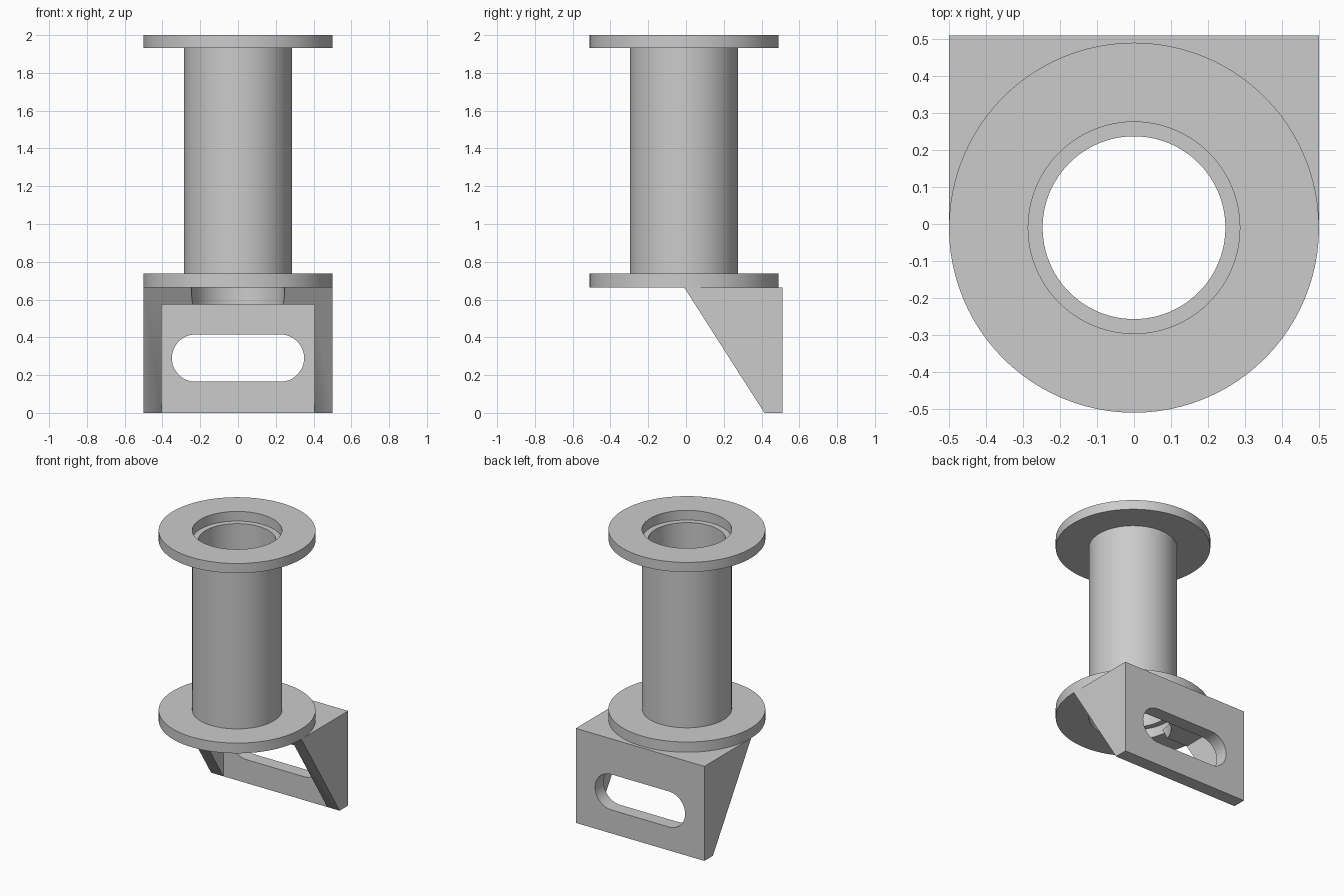
import bpy, bmesh, math
from mathutils import Vector

cube = bpy.data.objects.get("Cube")
if cube:
    bpy.data.objects.remove(cube, do_unlink=True)

AXIS_Y = -0.01           # centre line of the pipe
BORE, PIPE, FLANGE = 0.247, 0.286, 0.5
BRACKET_TOP = 0.665
WALL = 0.095
SEGMENTS = 96

grey = bpy.data.materials.new("plain_grey")
grey.use_nodes = True
colour = (0.6, 0.6, 0.6, 1)
grey.diffuse_color = colour
grey.node_tree.nodes["Principled BSDF"].inputs["Base Color"].default_value = colour


def make_object(name, bm):
    bmesh.ops.recalc_face_normals(bm, faces=bm.faces)
    mesh = bpy.data.meshes.new(name)
    bm.to_mesh(mesh)
    bm.free()
    mesh.materials.append(grey)
    obj = bpy.data.objects.new(name, mesh)
    bpy.context.collection.objects.link(obj)
    return obj


def smooth(obj):
    bpy.ops.object.select_all(action='DESELECT')
    obj.select_set(True)
    bpy.context.view_layer.objects.active = obj
    bpy.ops.object.shade_smooth_by_angle(angle=math.radians(30))


def ring(name, inner, outer, low, high):
    """Hollow cylinder swept from a rectangular section."""
    bm = bmesh.new()
    section = [(inner, low), (outer, low), (outer, high), (inner, high)]
    loops = []
    for i in range(SEGMENTS):
        a = math.tau * i / SEGMENTS
        loops.append([bm.verts.new((r * math.cos(a), AXIS_Y + r * math.sin(a), z))
                      for r, z in section])
    for i in range(SEGMENTS):
        here, there = loops[i], loops[(i + 1) % SEGMENTS]
        for j in range(4):
            k = (j + 1) % 4
            bm.faces.new((here[j], there[j], there[k], here[k]))
    obj = make_object(name, bm)
    smooth(obj)
    return obj


def prism(name, points, offset):
    """Extrude a flat outline along an offset."""
    bm = bmesh.new()
    face = bm.faces.new([bm.verts.new(p) for p in points])
    out = bmesh.ops.extrude_face_region(bm, geom=[face])
    moved = [v for v in out["geom"] if isinstance(v, bmesh.types.BMVert)]
    bmesh.ops.translate(bm, verts=moved, vec=Vector(offset))
    return make_object(name, bm)


def cut(target, cutter):
    """Subtract the cutter from the target and discard it."""
    mod = target.modifiers.new("cut", 'BOOLEAN')
    mod.operation = 'DIFFERENCE'
    mod.solver = 'EXACT'
    mod.object = cutter
    bpy.context.view_layer.objects.active = target
    bpy.ops.object.modifier_apply(modifier=mod.name)
    bpy.data.objects.remove(cutter, do_unlink=True)


# Pipe and its two flanges; the pipe stops short of each outer flange face
ring("pipe", BORE, PIPE, 0.737, 1.932)
ring("upper_flange", PIPE, FLANGE, 1.932, 2.0)
ring("lower_flange", PIPE, FLANGE, BRACKET_TOP, 0.737)

# Bracket: a wedge hollowed out to leave top plate, back plate and gussets
back = 0.51
wedge = [(AXIS_Y, BRACKET_TOP), (back, BRACKET_TOP), (back, 0), (back - WALL, 0)]
bracket = prism("bracket", [(-0.5, y, z) for y, z in wedge], (1, 0, 0))

w, ceiling = 0.5 - WALL, BRACKET_TOP - 0.09
cavity = prism("cavity_cutter",
               [(-w, -1, -1), (w, -1, -1), (w, -1, ceiling), (-w, -1, ceiling)],
               (0, 1 + back - WALL, 0))
cut(bracket, cavity)

# Pipe bore through the top plate
circle = [(BORE * math.cos(math.tau * i / SEGMENTS),
           AXIS_Y + BORE * math.sin(math.tau * i / SEGMENTS), 0.5)
          for i in range(SEGMENTS)]
cut(bracket, prism("bore_cutter", circle, (0, 0, 0.5)))

# Rounded slot through the back plate
radius, reach, slot_z, steps = 0.125, 0.225, 0.29, 24
slot = []
for side in (1, -1):
    for i in range(steps + 1):
        a = math.pi * i / steps - math.pi / 2
        slot.append((side * (reach + radius * math.cos(a)), 0.35,
                     slot_z + side * radius * math.sin(a)))
cut(bracket, prism("slot_cutter", slot, (0, 0.3, 0)))
smooth(bracket)
